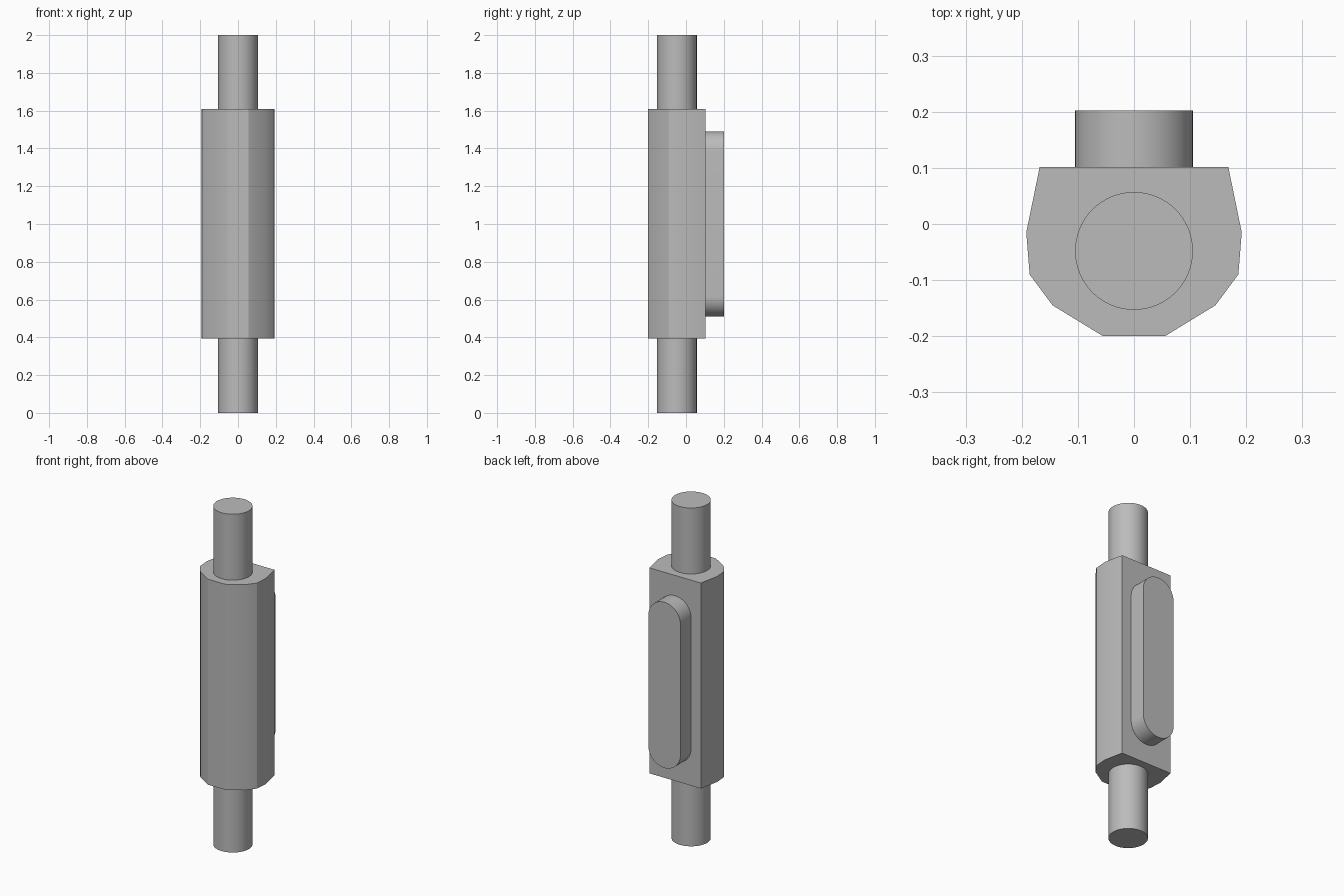
import bpy, bmesh, math

cube = bpy.data.objects.get("Cube")
if cube:
    bpy.data.objects.remove(cube, do_unlink=True)

# Single grey finish
grey = bpy.data.materials.new("plain grey")
grey.use_nodes = True
color = (0.5, 0.5, 0.5, 1)
grey.diffuse_color = color
grey.node_tree.nodes["Principled BSDF"].inputs["Base Color"].default_value = color


def prism(name, outline, offset):
    """Extrude a closed outline of 3D points along an offset."""
    bm = bmesh.new()
    face = bm.faces.new([bm.verts.new(p) for p in outline])
    ext = bmesh.ops.extrude_face_region(bm, geom=[face])
    moved = [g for g in ext["geom"] if isinstance(g, bmesh.types.BMVert)]
    bmesh.ops.translate(bm, verts=moved, vec=offset)
    bmesh.ops.recalc_face_normals(bm, faces=bm.faces)
    mesh = bpy.data.meshes.new(name)
    bm.to_mesh(mesh)
    bm.free()
    mesh.materials.append(grey)
    obj = bpy.data.objects.new(name, mesh)
    bpy.context.collection.objects.link(obj)
    bpy.ops.object.select_all(action="DESELECT")
    obj.select_set(True)
    bpy.context.view_layer.objects.active = obj
    bpy.ops.object.shade_smooth_by_angle(angle=math.radians(30))
    return obj


RADIUS = 0.105
BOTTOM, TOP = 0.395, 1.61

# Faceted body, from a mirrored half profile
half = [(0.055, -0.2), (0.145, -0.145), (0.186, -0.09), (0.192, -0.015), (0.168, 0.102)]
profile = half + [(-x, y) for x, y in reversed(half)]
prism("body", [(x, y, BOTTOM) for x, y in profile], (0, 0, TOP - BOTTOM))

# Round rods at both ends
for name, low, high in (("lower_rod", 0, BOTTOM), ("upper_rod", TOP, 2)):
    ring = [2 * math.pi * i / 64 for i in range(64)]
    circle = [(RADIUS * math.cos(a), RADIUS * math.sin(a) - 0.048, low) for a in ring]
    prism(name, circle, (0, 0, high - low))

# Rounded slot-shaped block on the back
slot = []
for start, z in ((0, 1.49 - RADIUS), (math.pi, 0.51 + RADIUS)):
    for i in range(33):
        a = start + math.pi * i / 32
        slot.append((RADIUS * math.cos(a), 0.102, z + RADIUS * math.sin(a)))
prism("back_block", slot, (0, 0.1, 0))
